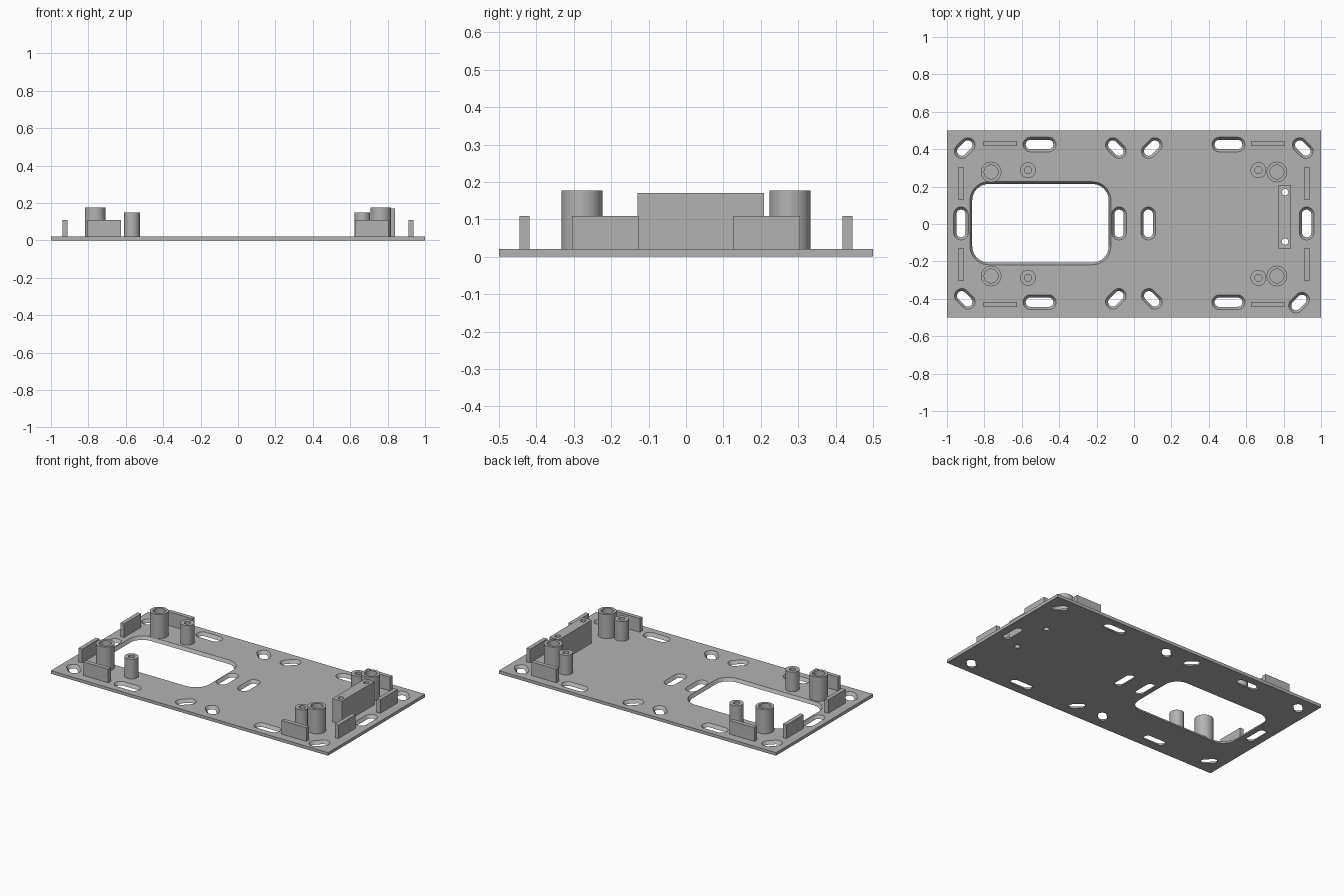
import bpy, bmesh, math
from mathutils import Matrix, Vector

if "Cube" in bpy.data.objects:
    bpy.data.objects.remove(bpy.data.objects["Cube"], do_unlink=True)

grey = bpy.data.materials.new("plain grey")
grey.use_nodes = True
grey.diffuse_color = (0.45, 0.45, 0.45, 1)
grey.node_tree.nodes["Principled BSDF"].inputs["Base Color"].default_value = (0.45, 0.45, 0.45, 1)

T = 0.02  # plate thickness


def finish(name, bm):
    bmesh.ops.recalc_face_normals(bm, faces=bm.faces)
    mesh = bpy.data.meshes.new(name)
    bm.to_mesh(mesh)
    bm.free()
    mesh.materials.append(grey)
    ob = bpy.data.objects.new(name, mesh)
    bpy.context.collection.objects.link(ob)
    return ob


def select(ob):
    bpy.ops.object.select_all(action='DESELECT')
    ob.select_set(True)
    bpy.context.view_layer.objects.active = ob


def box(name, x0, x1, y0, y1, z0, z1):
    bm = bmesh.new()
    bmesh.ops.create_cube(bm, size=1)
    bmesh.ops.scale(bm, vec=(x1 - x0, y1 - y0, z1 - z0), verts=bm.verts)
    bmesh.ops.translate(bm, vec=((x0 + x1) / 2, (y0 + y1) / 2, (z0 + z1) / 2), verts=bm.verts)
    return finish(name, bm)


def rounded_outline(hx, hy, r, steps=10):
    """Counter-clockwise rounded rectangle."""
    points = []
    for i, (sx, sy) in enumerate([(1, 1), (-1, 1), (-1, -1), (1, -1)]):
        for k in range(steps + 1):
            a = math.pi / 2 * (i + k / steps)
            points.append((sx * (hx - r) + r * math.cos(a), sy * (hy - r) + r * math.sin(a)))
    return points


def add_cutter(bm, x, y, hx, hy, r, inset, angle=0, z0=-T, z1=2 * T):
    """Prism that narrows by inset from plate top to plate bottom."""
    rot = Matrix.Rotation(math.radians(angle), 3, 'Z')
    rings = []
    for z in (z0, z1):
        d = inset * (T - z) / T
        rings.append([bm.verts.new(rot @ Vector((px, py, 0)) + Vector((x, y, z)))
                      for px, py in rounded_outline(hx - d, hy - d, r - d)])
    low, high = rings
    bm.faces.new(low[::-1])
    bm.faces.new(high)
    n = len(low)
    for i in range(n):
        bm.faces.new((low[i], low[(i + 1) % n], high[(i + 1) % n], high[i]))


def cut(ob, bm):
    bmesh.ops.remove_doubles(bm, verts=bm.verts, dist=1e-5)
    cutter = finish("cutter", bm)
    cutter.hide_render = True
    mod = ob.modifiers.new("openings", 'BOOLEAN')
    mod.operation, mod.solver, mod.object = 'DIFFERENCE', 'EXACT', cutter
    select(ob)
    bpy.ops.object.modifier_apply(modifier=mod.name)
    bpy.data.objects.remove(cutter, do_unlink=True)
    select(ob)
    bpy.ops.object.shade_smooth_by_angle(angle=math.radians(25))


def hollow_post(name, x, y, r, bore, top):
    """Upright tube with a blind bore."""
    bm = bmesh.new()
    n = 40
    rings = []
    for radius, z in ((r, T / 2), (r, top), (bore, top), (bore, T + 0.001)):
        rings.append([bm.verts.new((x + radius * math.cos(2 * math.pi * i / n),
                                    y + radius * math.sin(2 * math.pi * i / n), z)) for i in range(n)])
    for a, b in zip(rings, rings[1:]):
        for i in range(n):
            j = (i + 1) % n
            bm.faces.new((a[i], a[j], b[j], b[i]))
    bm.faces.new(rings[0][::-1])
    bm.faces.new(rings[-1])
    ob = finish(name, bm)
    select(ob)
    bpy.ops.object.shade_smooth_by_angle(angle=math.radians(30))


# Base plate with its window and mounting slots
plate = box("base_plate", -1, 1, -0.5, 0.5, 0, T)
holes = bmesh.new()
add_cutter(holes, -0.5, 0.004, 0.377, 0.222, 0.1, 0.012)
for x in (-0.925, -0.08, 0.076, 0.923):
    add_cutter(holes, x, 0.003, 0.039, 0.088, 0.0389, 0.014)
for x in (-0.505, 0.505):
    for y in (-0.418, 0.425):
        add_cutter(holes, x, y, 0.088, 0.039, 0.0389, 0.014)
for x, y, angle in ((-0.905, 0.406, 45), (-0.097, 0.406, -45), (0.095, 0.406, 45), (0.902, 0.406, -45),
                    (-0.905, -0.4, -45), (-0.097, -0.4, 45), (0.095, -0.4, -45), (0.882, -0.42, 45)):
    add_cutter(holes, x, y, 0.062, 0.039, 0.0389, 0.014, angle)


def bracket_bores(bm):
    for y in (-0.094, 0.17):
        add_cutter(bm, 0.808, y, 0.017, 0.017, 0.0169, 0, 0, -T, 0.3)


bracket_bores(holes)
cut(plate, holes)

# Raised bar with two through bores
bracket = box("bored_bar", 0.772, 0.84, -0.13, 0.208, T, 0.171)
bores = bmesh.new()
bracket_bores(bores)
cut(bracket, bores)

# Locating ribs and posts around both ends
for side, s in (("right", -1), ("left", 1)):
    xs = sorted((s * 0.625, s * 0.805))
    xe = sorted((s * 0.912, s * 0.938))
    for end, t in (("front", -1), ("back", 1)):
        tag = f"{end}_{side}"
        ys = sorted((t * 0.418, t * 0.445))
        ye = sorted((t * 0.127, t * 0.305))
        box(f"long_edge_rib_{tag}", *xs, *ys, T / 2, 0.109)
        box(f"short_edge_rib_{tag}", *xe, *ye, T / 2, 0.109)
        hollow_post(f"large_post_{tag}", s * 0.764, t * 0.278, 0.055, 0.037, 0.177)
        hollow_post(f"small_post_{tag}", -0.567 if s < 0 else 0.665, t * 0.288, 0.042, 0.019, 0.148)
